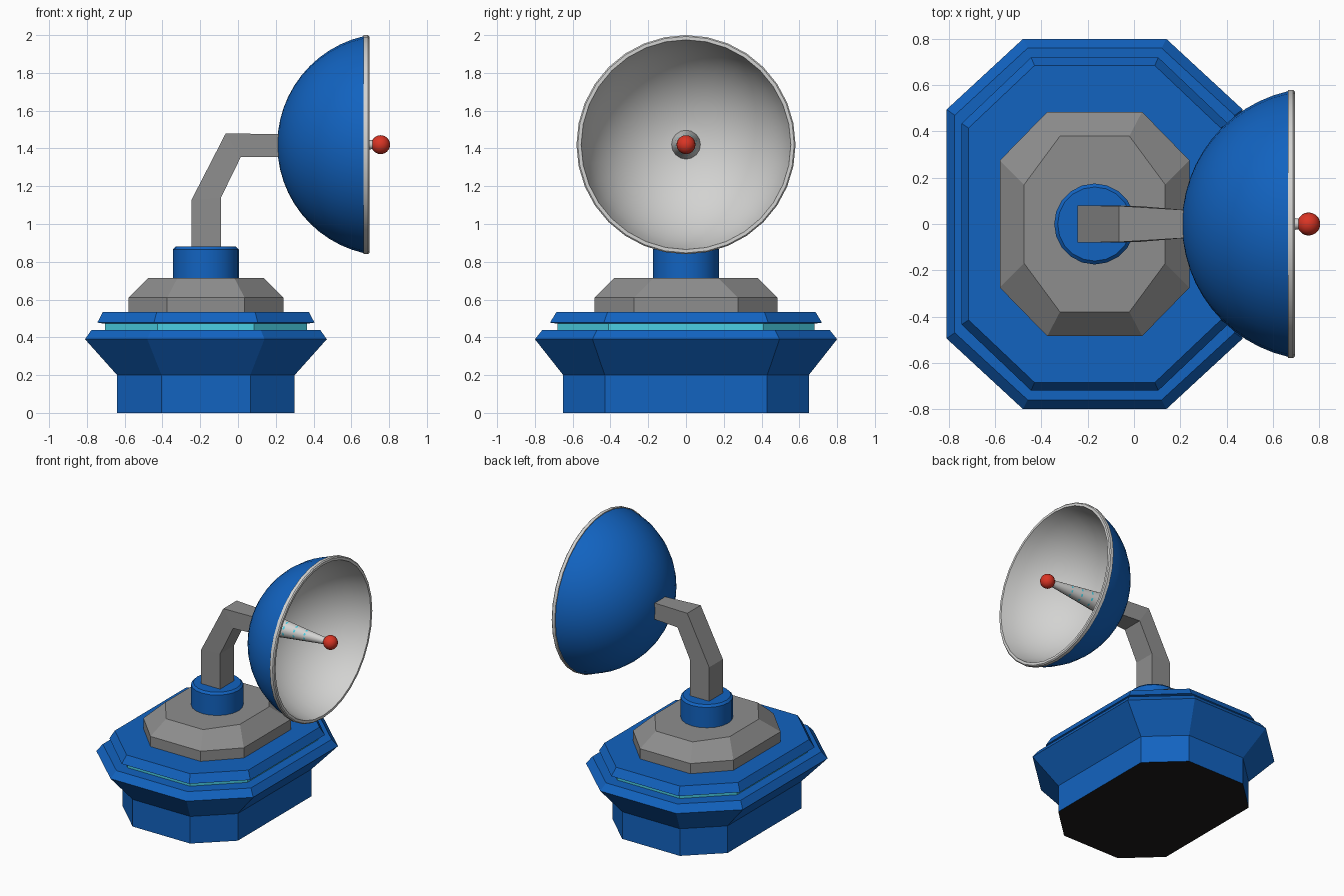
import bpy, bmesh, math
from mathutils import Vector

if "Cube" in bpy.data.objects:
    bpy.data.objects.remove(bpy.data.objects["Cube"])


def material(name, rgb):
    m = bpy.data.materials.new(name)
    m.diffuse_color = (*rgb, 1)
    m.use_nodes = True
    m.node_tree.nodes["Principled BSDF"].inputs["Base Color"].default_value = m.diffuse_color
    return m


BLUE = material("blue", (0.006, 0.125, 0.53))
GREY = material("mid_grey", (0.27, 0.27, 0.27))
LIGHT = material("light_grey", (0.65, 0.65, 0.64))
CYAN = material("cyan", (0.07, 0.62, 0.77))
RED = material("red", (0.7, 0.035, 0.018))
DARK = material("dark", (0.012, 0.011, 0.010))

CX = -0.17          # centre of the base and pivot
AXIS_Z = 1.42       # height of the dish axis


def finish(name, bm, mats, smooth_angle=0):
    bmesh.ops.remove_doubles(bm, verts=bm.verts, dist=1e-5)
    bmesh.ops.recalc_face_normals(bm, faces=bm.faces)
    if smooth_angle:
        for f in bm.faces:
            f.smooth = True
        for e in bm.edges:
            e.smooth = e.calc_face_angle(0) < math.radians(smooth_angle)
    me = bpy.data.meshes.new(name)
    bm.to_mesh(me)
    bm.free()
    for m in mats:
        me.materials.append(m)
    ob = bpy.data.objects.new(name, me)
    bpy.context.collection.objects.link(ob)
    return ob


def loft(name, rings, mats, pick=lambda i, j: 0, smooth=0, caps=True, cap_mats=(0, 0)):
    """Skin a list of equal-length rings; pick(ring, side) gives the material."""
    bm = bmesh.new()
    vs = [[bm.verts.new(p) for p in r] for r in rings]
    n = len(vs[0])
    for i in range(len(vs) - 1):
        for j in range(n):
            k = (j + 1) % n
            f = bm.faces.new((vs[i][j], vs[i][k], vs[i + 1][k], vs[i + 1][j]))
            f.material_index = pick(i, j)
    if caps:
        bm.faces.new(vs[0][::-1]).material_index = cap_mats[0]
        bm.faces.new(vs[-1]).material_index = cap_mats[1]
    return finish(name, bm, mats, smooth)


def octagon(z, hx, hy, fx, fy):
    """Stretched octagon: half sizes hx, hy and half flat lengths fx, fy."""
    pts = [(hx, -fy), (hx, fy), (fx, hy), (-fx, hy),
           (-hx, fy), (-hx, -fy), (-fx, -hy), (fx, -hy)]
    return [Vector((CX + x, y, z)) for x, y in pts]


def circle_z(z, r, n):
    return [Vector((CX + r * math.cos(2 * math.pi * j / n),
                    r * math.sin(2 * math.pi * j / n), z)) for j in range(n)]


def circle_x(x, r, n):
    return [Vector((x, r * math.cos(2 * math.pi * j / n),
                    AXIS_Z + r * math.sin(2 * math.pi * j / n))) for j in range(n)]


# Blue octagonal base with a glowing strip in its groove
base = [(0, .47, .65, .235, .43), (.2, .47, .65, .235, .43),
        (.39, .64, .80, .31, .495), (.44, .605, .76, .29, .47),
        (.44, .535, .68, .255, .41), (.472, .535, .68, .255, .41),
        (.478, .575, .72, .275, .435), (.535, .545, .685, .26, .415)]
loft("base", [octagon(*b) for b in base], [BLUE, CYAN, DARK],
     lambda i, j: 1 if i == 4 else 0, cap_mats=(2, 0))

# Grey stepped plinth
loft("plinth", [octagon(*b) for b in
                [(.53, .41, .485, .205, .275), (.61, .41, .485, .205, .275),
                 (.715, .305, .38, .15, .17)]], [GREY])

# Round swivel
loft("swivel", [circle_z(z, r, 20) for z, r in
                [(.71, .175), (.865, .175), (.88, .16)]], [BLUE], smooth=30)

# Bent support arm: (outer x, z), (inner x, z), half width
arm = [((-.245, .87), (-.09, .87), .08), ((-.245, 1.13), (-.09, 1.14), .08),
       ((-.065, 1.48), (.015, 1.355), .078), ((.23, 1.475), (.23, 1.355), .06)]
loft("arm", [[Vector((a[0], -w, a[1])), Vector((b[0], -w, b[1])),
              Vector((b[0], w, b[1])), Vector((a[0], w, a[1]))]
             for a, b, w in arm], [GREY])


# Dish: spherical shell with a rim, turned about the x axis
def cap_profile(x0, x1, rim, steps):
    d = x1 - x0
    R = (rim * rim + d * d) / (2 * d)
    end = math.atan2(rim, R - d)
    return [(x0 + R - R * math.cos(end * k / steps), R * math.sin(end * k / steps))
            for k in range(1, steps + 1)]


STEPS = 12
outer = cap_profile(.208, .665, .574, STEPS)
rim = [(.665, .58), (.688, .58), (.695, .573), (.695, .555)]
inner = cap_profile(.232, .675, .55, STEPS)[::-1]
profile = outer + rim + inner
loft("dish", [circle_x(x, r, 32) for x, r in profile], [BLUE, LIGHT],
     lambda i, j: 0 if i < STEPS - 1 else 1, smooth=35, cap_mats=(0, 1))

# Tapered feed horn with rows of cyan marks
xs = [.225, .40, .412, .48, .492, .56, .572, .715]
loft("feed_horn", [circle_x(x, .078 - .055 * (x - .225) / .49, 16) for x in xs],
     [LIGHT, CYAN], lambda i, j: 1 if i in (1, 3, 5) and j % 2 == 0 else 0, smooth=30)

# Red tip
bm = bmesh.new()
bmesh.ops.create_uvsphere(bm, u_segments=20, v_segments=12, radius=.05)
bmesh.ops.translate(bm, verts=bm.verts, vec=(.755, 0, AXIS_Z))
finish("feed_tip", bm, [RED], 40)
